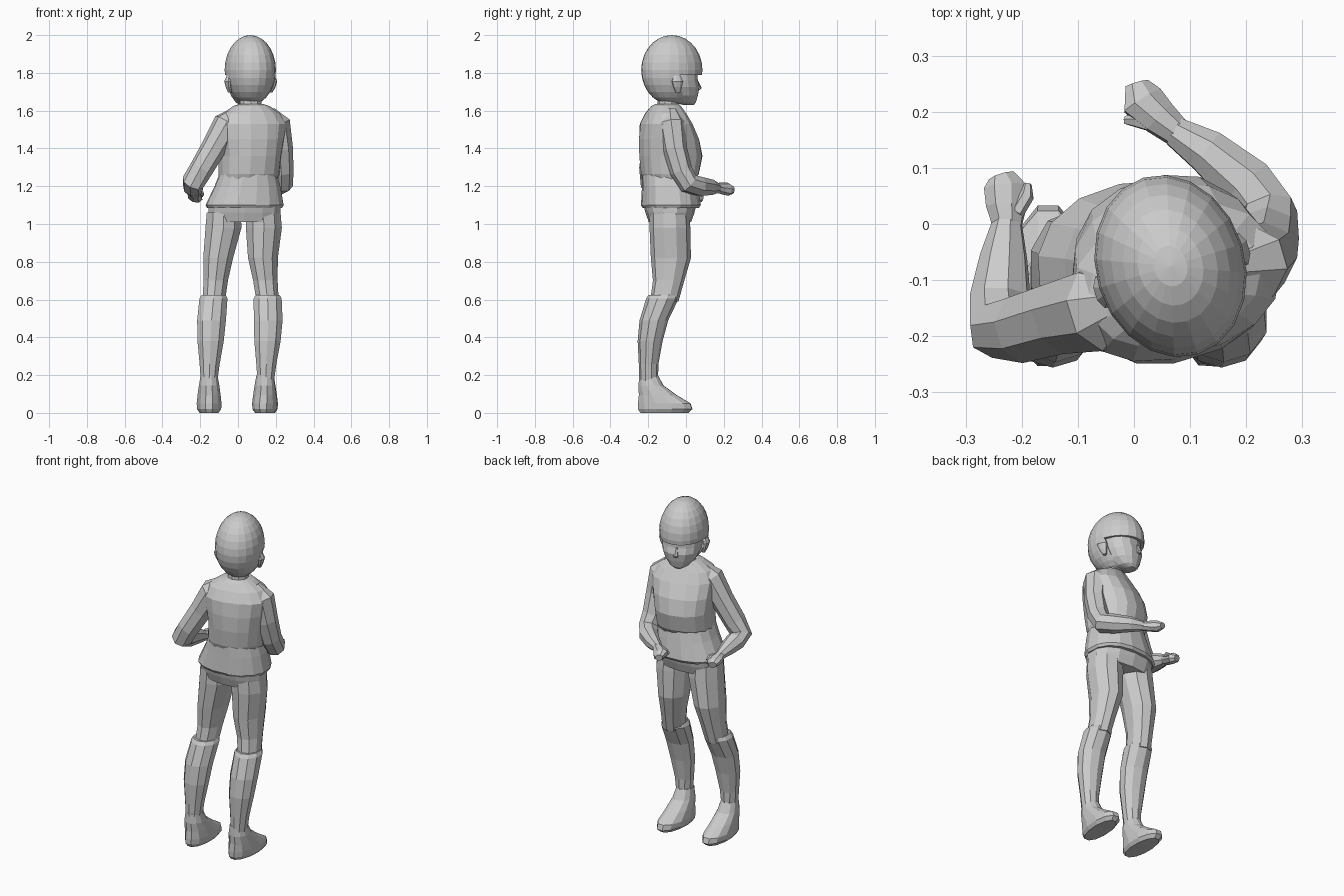
import bpy, bmesh
from math import pi, sin, cos, radians
from mathutils import Vector, Matrix


def finish(name, bm):
    bmesh.ops.recalc_face_normals(bm, faces=bm.faces)
    me = bpy.data.meshes.new(name)
    bm.to_mesh(me)
    bm.free()
    ob = bpy.data.objects.new(name, me)
    bpy.context.collection.objects.link(ob)
    return ob


def skin(name, rings):
    """Bridge a list of closed point rings and cap both ends."""
    bm = bmesh.new()
    vs = [[bm.verts.new(p) for p in r] for r in rings]
    n = len(vs[0])
    for a, b in zip(vs, vs[1:]):
        for i in range(n):
            j = (i + 1) % n
            bm.faces.new((a[i], a[j], b[j], b[i]))
    bm.faces.new(vs[0])
    bm.faces.new(vs[-1])
    return finish(name, bm)


def loft(name, rings, n=10, power=1.0, yaw=0, xform=None):
    """Horizontal elliptical rings given as (x, y, z, rx, ry)."""
    rot = Matrix.Rotation(radians(yaw), 4, 'Z')
    out = []
    for x, y, z, rx, ry in rings:
        ring = []
        for i in range(n):
            c, s = cos(2 * pi * (i + .5) / n), sin(2 * pi * (i + .5) / n)
            c = abs(c) ** power * (1 if c > 0 else -1)
            s = abs(s) ** power * (1 if s > 0 else -1)
            p = Vector((x, y, z)) + rot @ Vector((rx * c, ry * s, 0))
            ring.append(xform @ p if xform else p)
        out.append(ring)
    return skin(name, out)


def tube(name, path, n=8):
    """Tube along (x, y, z, side radius, height radius)."""
    pts = [Vector(p[:3]) for p in path]
    out = []
    ref = Vector((.3, .5, .8))
    for i, p in enumerate(path):
        t = pts[min(i + 1, len(pts) - 1)] - pts[max(i - 1, 0)]
        t.normalize()
        up = (ref - t * ref.dot(t)).normalized()
        ref = up
        side = t.cross(up)
        out.append([pts[i] + side * p[3] * cos(2 * pi * k / n) + up * p[4] * sin(2 * pi * k / n)
                    for k in range(n)])
    return skin(name, out)


# Head parts share one turned frame
head = Matrix.Translation((.065, -.075, 1.815)) @ Matrix.Rotation(radians(17), 4, 'Z')

# Hair cap with the face area cut away under the fringe
bm = bmesh.new()
bmesh.ops.create_uvsphere(bm, u_segments=20, v_segments=14, radius=1)
bmesh.ops.scale(bm, vec=(.133, .165, .185), verts=bm.verts)
for co, no in (((0, 0, -.025), (0, 0, 1)), ((0, .0, 0), (0, 1, .25))):
    bmesh.ops.bisect_plane(bm, geom=bm.verts[:] + bm.edges[:] + bm.faces[:], plane_co=co, plane_no=no)
cut = []
for f in bm.faces:
    c = f.calc_center_median()
    if c.z < -.025 and c.y + .25 * c.z > 0:
        cut.append(f)
bmesh.ops.delete(bm, geom=cut, context='FACES')
bm.transform(head)
hair = finish("hair", bm)
mod = hair.modifiers.new("thickness", 'SOLIDIFY')
mod.thickness = .018
mod.offset = -1

# Face, nose and ears
loft("face", [(0, .095, -.186, .025, .025), (0, .07, -.172, .055, .06), (0, .045, -.135, .088, .095),
              (0, .03, -.09, .108, .118), (0, .025, -.055, .113, .112), (0, .02, -.01, .112, .115),
              (0, .02, .03, .105, .11)], 14, .9, xform=head)
loft("nose", [(0, .14, -.105, .014, .014), (0, .145, -.095, .015, .02), (0, .135, -.05, .006, .008)],
     6, xform=head)
for s in (-1, 1):
    loft("ear", [(s * .112, .0, -.12, .01, .012), (s * .122, -.005, -.09, .014, .024),
                 (s * .127, -.008, -.06, .017, .032), (s * .122, -.008, -.03, .01, .02)], 8, xform=head)

# Neck
loft("neck", [(.07, -.105, 1.57, .075, .07), (.068, -.095, 1.63, .06, .058),
              (.065, -.085, 1.72, .058, .06)], 10)

# Upper garment, turned toward the left
loft("upper_torso", [(.055, -.09, 1.22, .15, .125), (.058, -.085, 1.265, .16, .15),
                     (.062, -.08, 1.36, .165, .165), (.068, -.09, 1.45, .178, .155),
                     (.075, -.105, 1.53, .188, .13), (.072, -.108, 1.585, .155, .1),
                     (.07, -.105, 1.625, .095, .075), (.07, -.1, 1.635, .065, .06)], 16, .85, 17)

# Flared lower garment and shorts
loft("hem", [(.055, -.09, 1.28, .148, .14), (.05, -.085, 1.2, .175, .148),
             (.035, -.08, 1.1, .208, .158), (.035, -.08, 1.085, .2, .148)], 16, .88, 4)
loft("shorts", [(.035, -.085, 1.12, .195, .145), (.035, -.085, 1.06, .195, .13),
                (.035, -.085, 1.01, .185, .112)], 14, .85)

# Arms with bent elbows, each ending in a hand
tube("left_arm", [(-.01, -.135, 1.59, .035, .04), (-.055, -.15, 1.53, .075, .08),
                  (-.125, -.165, 1.41, .065, .07), (-.195, -.185, 1.29, .062, .065),
                  (-.238, -.185, 1.22, .06, .062), (-.238, -.13, 1.2, .055, .057),
                  (-.232, -.06, 1.18, .043, .045), (-.226, .0, 1.16, .027, .03)])
tube("left_hand", [(-.226, -.01, 1.162, .026, .028), (-.228, .03, 1.152, .038, .03),
                   (-.228, .065, 1.143, .042, .03), (-.235, .085, 1.137, .026, .02)])
tube("left_thumb", [(-.21, .02, 1.165, .014, .014), (-.192, .05, 1.16, .014, .014),
                    (-.19, .07, 1.15, .008, .008)], 6)
tube("right_arm", [(.16, -.08, 1.59, .04, .04), (.205, -.075, 1.53, .07, .075),
                   (.226, -.06, 1.4, .062, .068), (.234, -.025, 1.28, .058, .062),
                   (.236, .015, 1.215, .056, .058), (.2, .07, 1.2, .054, .054),
                   (.13, .13, 1.195, .044, .042), (.072, .165, 1.19, .027, .028)])
tube("right_hand", [(.08, .16, 1.19, .026, .026), (.045, .19, 1.188, .036, .03),
                    (.015, .22, 1.185, .044, .032), (.005, .25, 1.18, .024, .018)])
tube("right_thumb", [(.04, .175, 1.2, .014, .014), (.005, .185, 1.195, .014, .014),
                     (-.015, .185, 1.185, .008, .008)], 6)

# Legs: per-side centre lines, shared cross-sections
thigh = [(-.088, 1.06, .095, .105), (-.085, .98, .1, .108), (-.08, .82, .083, .106),
         (-.092, .7, .068, .083), (-.115, .59, .062, .075)]
calf = [(-.12, .625, .066, .078), (-.125, .605, .078, .086), (-.17, .49, .08, .076),
        (-.19, .38, .073, .066), (-.198, .26, .056, .052), (-.198, .17, .046, .05)]
shoe = [(-.198, .2, .046, .05), (-.185, .145, .056, .068), (-.15, .095, .063, .102),
        (-.115, .05, .068, .143), (-.11, .02, .066, .148), (-.115, .0, .052, .13)]
for side, tx, cx, fx in (
        ("left", (-.075, -.077, -.105, -.118, -.128), (-.128, -.13, -.14, -.145, -.15, -.153), -.153),
        ("right", (.135, .137, .132, .145, .157), (.157, .157, .16, .156, .15, .147), .143)):
    loft(side + "_thigh", [(x, *r) for x, r in zip(tx, thigh)], 10)
    loft(side + "_lower_leg", [(x, *r) for x, r in zip(cx, calf)], 10)
    loft(side + "_shoe", [(fx, *r) for r in shoe], 12, .95, 0 if side == "left" else -4)
